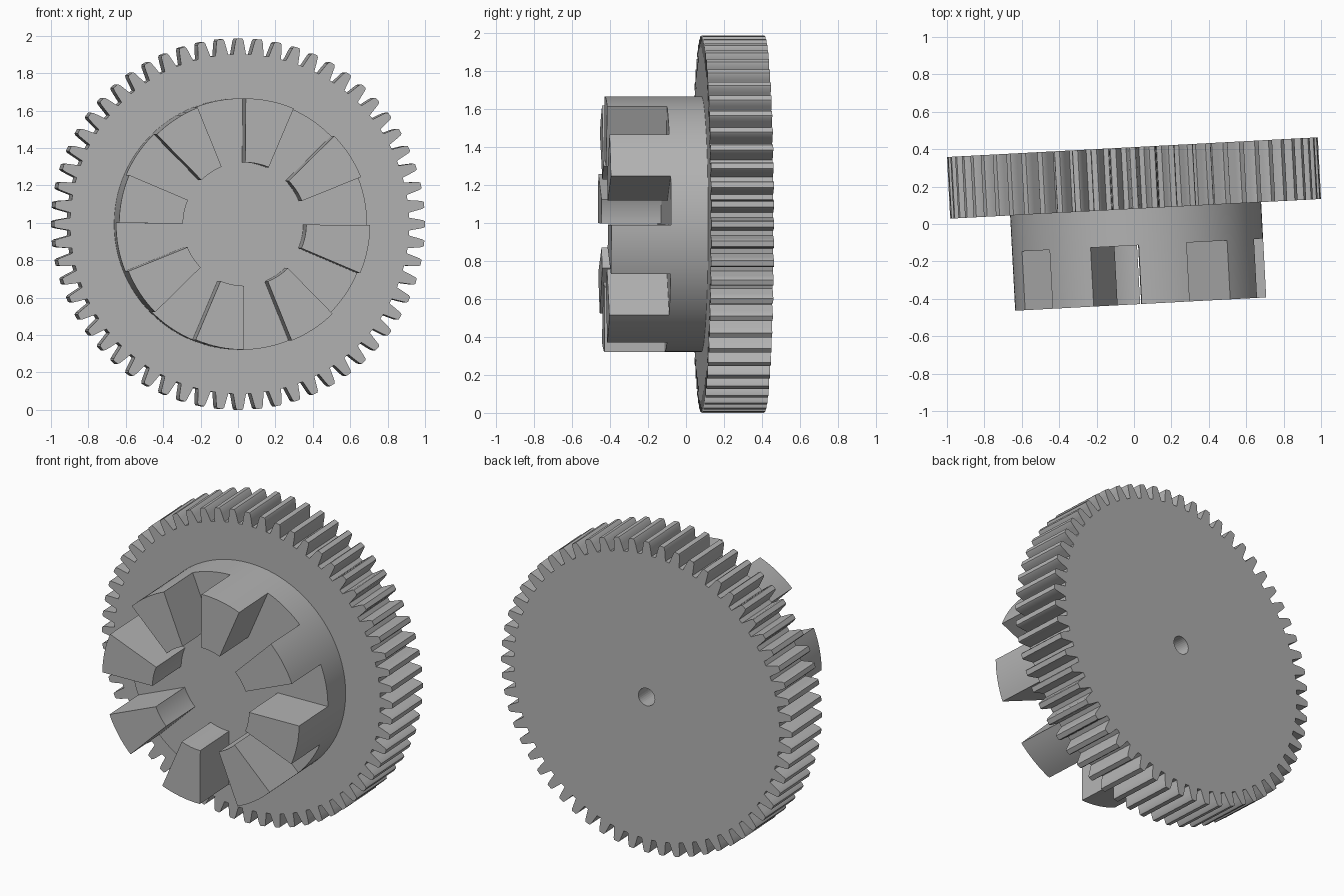
import bpy
import bmesh
from math import cos, sin, radians, pi
from mathutils import Matrix

cube = bpy.data.objects.get("Cube")
if cube:
    bpy.data.objects.remove(cube, do_unlink=True)

# Single plain grey metal
metal = bpy.data.materials.new("grey metal")
metal.use_nodes = True
GREY = (0.45, 0.45, 0.45, 1)
metal.diffuse_color = GREY
metal.node_tree.nodes["Principled BSDF"].inputs["Base Color"].default_value = GREY

# The whole part is turned slightly about the vertical
TEETH, DOGS = 60, 8
TIP, ROOT, HUB, DOG_INNER, BORE = 0.993, 0.908, 0.672, 0.33, 0.056
HALF, FLOOR, FRONT = 0.165, -0.36, -0.675
PHASE = radians(67)
place = Matrix.Translation((0, 0.246, TIP)) @ Matrix.Rotation(radians(3.04), 4, "Z")


def polar(r, a):
    return (r * cos(a), r * sin(a))


def arc(r, start, sweep, steps):
    return [polar(r, start + sweep * i / steps) for i in range(steps + 1)]


def prism(name, outline, y0, y1):
    """Extrude an x-z outline along y."""
    bm = bmesh.new()
    face = bm.faces.new([bm.verts.new((x, y0, z)) for x, z in outline])
    new = bmesh.ops.extrude_face_region(bm, geom=[face])["geom"]
    verts = [v for v in new if isinstance(v, bmesh.types.BMVert)]
    bmesh.ops.translate(bm, verts=verts, vec=(0, y1 - y0, 0))
    bmesh.ops.recalc_face_normals(bm, faces=bm.faces)
    mesh = bpy.data.meshes.new(name)
    bm.to_mesh(mesh)
    bm.free()
    obj = bpy.data.objects.new(name, mesh)
    bpy.context.collection.objects.link(obj)
    mesh.materials.append(metal)
    obj.matrix_world = place
    return obj


def smooth(obj):
    bpy.ops.object.select_all(action="DESELECT")
    obj.select_set(True)
    bpy.context.view_layer.objects.active = obj
    bpy.ops.object.shade_smooth_by_angle(angle=radians(25))


# Toothed wheel: one tooth flank, mirrored and repeated
pitch = 2 * pi / TEETH
flank = [(ROOT, 0.36), (0.925, 0.32), (0.955, 0.26), (0.983, 0.20), (TIP, 0.14)]
tooth = [(r, -f) for r, f in flank] + [(r, f) for r, f in reversed(flank)]
outline = [polar(r, pi / 2 + (k + f) * pitch) for k in range(TEETH) for r, f in tooth]
wheel = prism("toothed_wheel", outline, -HALF, HALF)

# Blind shaft hole in the back
cutter = prism("bore_cutter", arc(BORE, 0, 2 * pi, 32)[:-1], -0.1, HALF + 0.1)
cutter.hide_render = True
cut = wheel.modifiers.new("bore", "BOOLEAN")
cut.operation = "DIFFERENCE"
cut.solver = "EXACT"
cut.object = cutter
smooth(wheel)
bpy.ops.object.modifier_apply(modifier=cut.name)
bpy.data.objects.remove(cutter, do_unlink=True)

# Round hub
smooth(prism("hub", arc(HUB, PHASE, 2 * pi, 128)[:-1], FLOOR, -HALF))

# Ring of coupling dogs
step = 2 * pi / DOGS
for k in range(DOGS):
    a = PHASE + k * step
    sector = arc(HUB, a, step / 2, 8) + arc(DOG_INNER, a, step / 2, 8)[::-1]
    smooth(prism(f"coupling_dog_{k + 1}", sector, FRONT, FLOOR))
